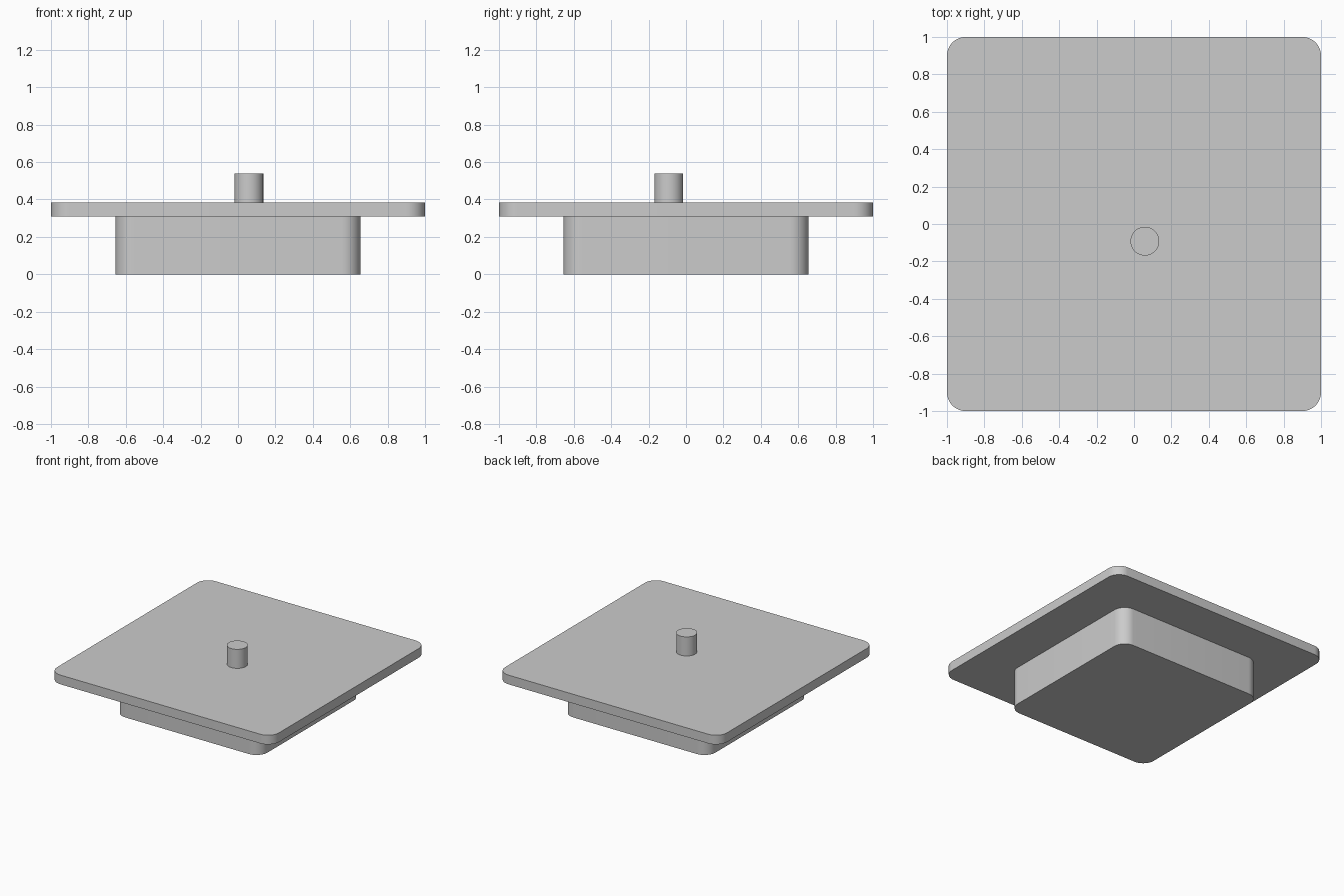
import bpy
import bmesh
from math import cos, sin, pi, radians

cube = bpy.data.objects.get("Cube")
if cube:
    bpy.data.objects.remove(cube, do_unlink=True)

grey = bpy.data.materials.new("light grey")
grey.use_nodes = True
colour = (0.6, 0.6, 0.6, 1)
grey.diffuse_color = colour
grey.node_tree.nodes["Principled BSDF"].inputs["Base Color"].default_value = colour


def rounded_square(half, radius, steps=12):
    """Outline of a square with rounded corners, counter-clockwise."""
    inner = half - radius
    points = []
    for corner, (sx, sy) in enumerate([(1, 1), (-1, 1), (-1, -1), (1, -1)]):
        for i in range(steps + 1):
            a = (corner + i / steps) * pi / 2
            points.append((sx * inner + radius * cos(a), sy * inner + radius * sin(a)))
    return points


def circle(cx, cy, radius, steps=48):
    angles = [2 * pi * i / steps for i in range(steps)]
    return [(cx + radius * cos(a), cy + radius * sin(a)) for a in angles]


def extrude_part(name, outline, bottom, top):
    """Solid prism from an outline, with smooth sides and sharp rims."""
    bm = bmesh.new()
    base = bm.faces.new([bm.verts.new((x, y, bottom)) for x, y in outline])
    result = bmesh.ops.extrude_face_region(bm, geom=[base], use_keep_orig=True)
    moved = [v for v in result["geom"] if isinstance(v, bmesh.types.BMVert)]
    bmesh.ops.translate(bm, verts=moved, vec=(0, 0, top - bottom))
    bmesh.ops.recalc_face_normals(bm, faces=bm.faces[:])
    mesh = bpy.data.meshes.new(name)
    bm.to_mesh(mesh)
    bm.free()
    mesh.materials.append(grey)
    obj = bpy.data.objects.new(name, mesh)
    bpy.context.collection.objects.link(obj)
    bpy.ops.object.select_all(action="DESELECT")
    obj.select_set(True)
    bpy.context.view_layer.objects.active = obj
    bpy.ops.object.shade_smooth_by_angle(angle=radians(30))


# Lower block, wide plate and off-centre peg
extrude_part("base_block", rounded_square(0.655, 0.1), 0, 0.31)
extrude_part("top_plate", rounded_square(1.0, 0.1), 0.31, 0.385)
extrude_part("peg", circle(0.058, -0.092, 0.077), 0.385, 0.54)
